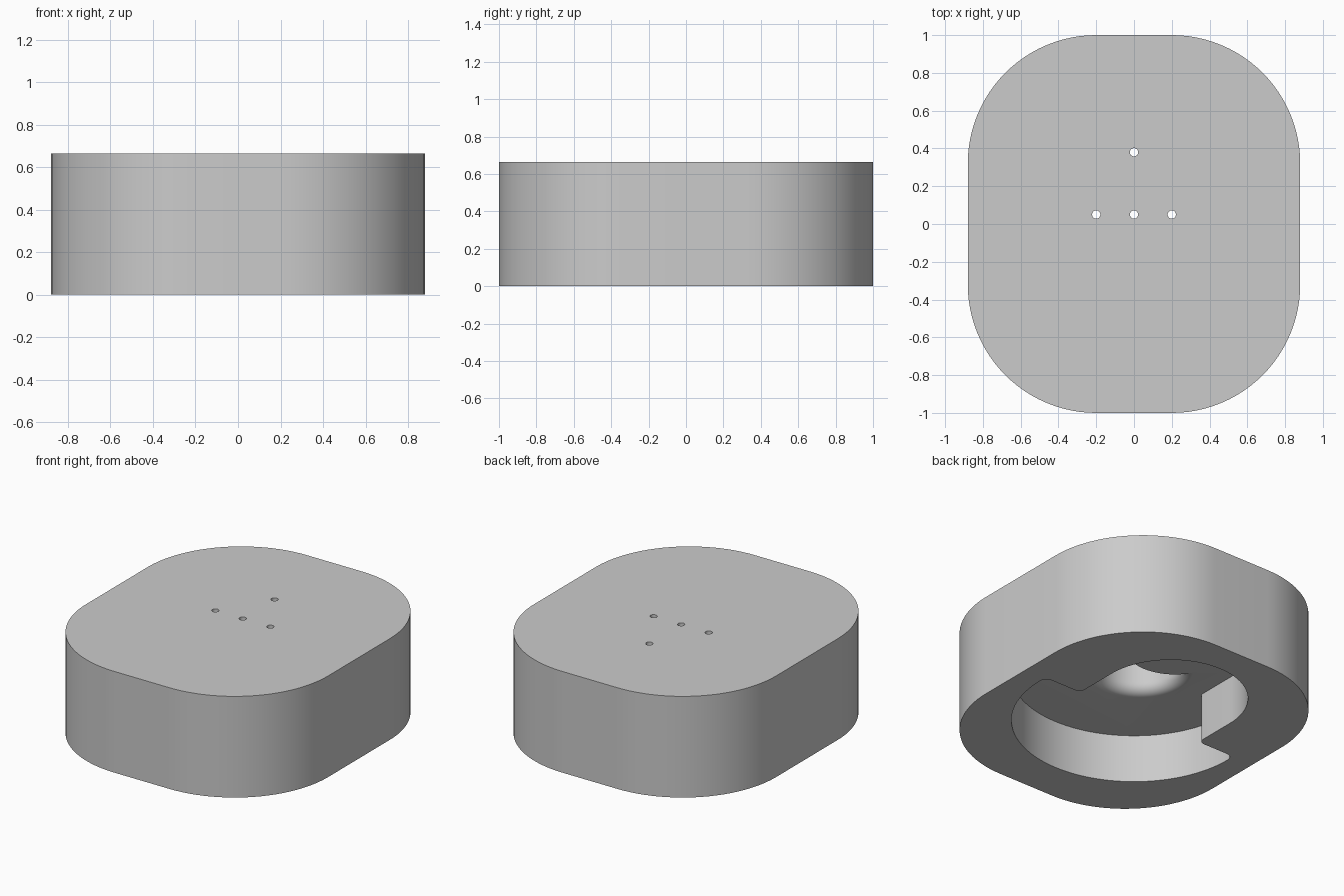
import bpy, bmesh
from math import sin, cos, pi, radians, sqrt, atan2, degrees

cube = bpy.data.objects.get("Cube")
if cube:
    bpy.data.objects.remove(cube, do_unlink=True)


def arc(cx, cy, r, a0, a1, n):
    """Points on an arc, angles in degrees."""
    angles = [radians(a0 + (a1 - a0) * i / n) for i in range(n + 1)]
    return [(cx + r * cos(a), cy + r * sin(a)) for a in angles]


def circle(cx, cy, r, n=48):
    return arc(cx, cy, r, 0, 360, n)[:-1]


def loft(name, rings):
    """Closed solid through a stack of (outline, height) rings."""
    bm = bmesh.new()
    loops = [[bm.verts.new((x, y, z)) for x, y in pts] for pts, z in rings]
    for low, high in zip(loops, loops[1:]):
        for i in range(len(low)):
            j = (i + 1) % len(low)
            bm.faces.new((low[i], low[j], high[j], high[i]))
    bm.faces.new(loops[0][::-1])
    bm.faces.new(loops[-1])
    bmesh.ops.recalc_face_normals(bm, faces=bm.faces)
    mesh = bpy.data.meshes.new(name)
    bm.to_mesh(mesh)
    bm.free()
    obj = bpy.data.objects.new(name, mesh)
    bpy.context.collection.objects.link(obj)
    return obj


def subtract(target, cutter):
    """Cut one solid from another and discard the cutter."""
    mod = target.modifiers.new("cut", 'BOOLEAN')
    mod.operation = 'DIFFERENCE'
    mod.solver = 'EXACT'
    mod.object = cutter
    graph = bpy.context.evaluated_depsgraph_get()
    result = bpy.data.meshes.new_from_object(target.evaluated_get(graph))
    target.modifiers.clear()
    target.data = result
    bpy.data.objects.remove(cutter, do_unlink=True)


HEIGHT, CEILING, ROOF = 0.665, 0.315, 0.56

# Rounded block
corner = 0.68
outline = []
for k, (sx, sy) in enumerate([(1, 1), (-1, 1), (-1, -1), (1, -1)]):
    outline += arc(0.2 * sx, 0.32 * sy, corner, 90 * k, 90 * k + 90, 24)
body = loft("housing", [(outline, 0), (outline, HEIGHT)])

# Underside pocket: half disc joined to a narrower round-ended neck
R, shoulder, neck, neck_y, tip, inner = 0.73, 0.05, 0.46, 0.34, 0.05, 0.04
tip_x = sqrt((R - tip) ** 2 - (shoulder - tip) ** 2)
tip_a = degrees(atan2(shoulder - tip, tip_x))
half = arc(0, 0, R, -90, tip_a, 32)
half += arc(tip_x, shoulder - tip, tip, tip_a, 90, 8)[1:]
half += arc(neck + inner, shoulder + inner, inner, 270, 180, 8)
half += arc(0, neck_y, neck, 0, 90, 24)
pocket = half + [(-x, y) for x, y in half[-2:0:-1]]
subtract(body, loft("pocket_cutter", [(pocket, -0.1), (pocket, CEILING)]))

# Deeper round recess with a soft rim, interrupted by a solid pillar
rim, soft, cy = 0.32, 0.07, 0.05
rings = [(circle(0, cy, rim, 64), 0.2)]
for i in range(9):
    t = pi / 2 * i / 8
    rings.append((circle(0, cy, rim - soft * sin(t), 64),
                  CEILING + soft - soft * cos(t)))
rings.append((circle(0, cy, rim - soft, 64), ROOF))
recess = loft("recess_cutter", rings)
pillar = circle(0, 0.38, 0.29, 64)
subtract(recess, loft("pillar_cutter", [(pillar, 0.1), (pillar, HEIGHT)]))
subtract(body, recess)

# Small through holes
for x, y in [(-0.2, cy), (0, cy), (0.2, cy), (0, 0.38)]:
    hole = circle(x, y, 0.022, 20)
    subtract(body, loft("hole_cutter", [(hole, 0.2), (hole, HEIGHT + 0.1)]))

# Grey finish
grey = bpy.data.materials.new("light_grey")
grey.use_nodes = True
colour = (0.6, 0.6, 0.6, 1)
grey.diffuse_color = colour
grey.node_tree.nodes["Principled BSDF"].inputs["Base Color"].default_value = colour
body.data.materials.clear()
body.data.materials.append(grey)

bpy.ops.object.select_all(action='DESELECT')
body.select_set(True)
bpy.context.view_layer.objects.active = body
bpy.ops.object.shade_smooth_by_angle(angle=radians(30))
